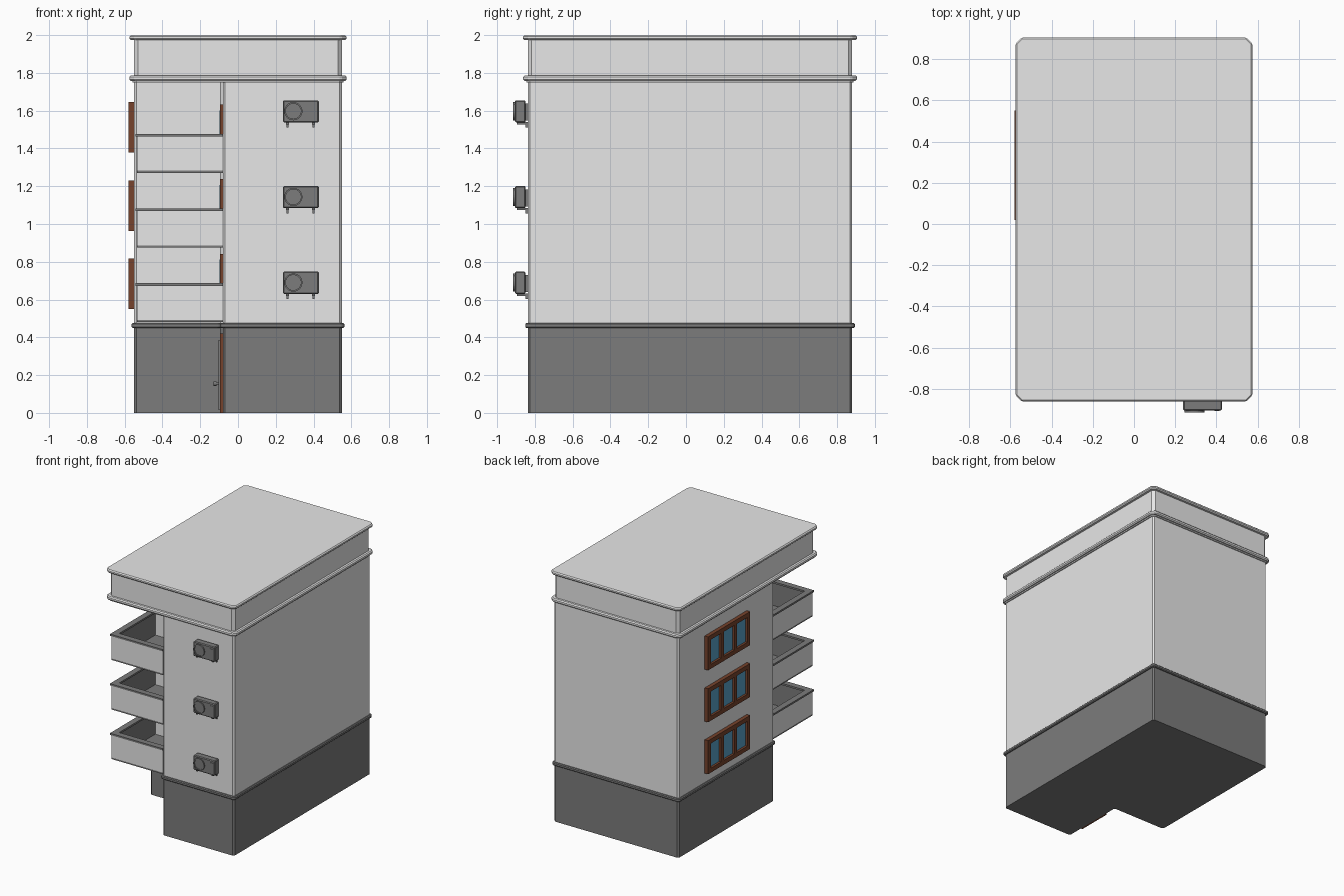
import bpy, bmesh, math
from mathutils import Matrix, Vector

cube = bpy.data.objects.get("Cube")
if cube:
    bpy.data.objects.remove(cube, do_unlink=True)


def material(name, rgb):
    m = bpy.data.materials.new(name)
    m.use_nodes = True
    m.diffuse_color = (*rgb, 1)
    m.node_tree.nodes["Principled BSDF"].inputs["Base Color"].default_value = (*rgb, 1)
    return m


LIGHT = material("light plaster", (0.8, 0.8, 0.8))
DARK = material("dark grey", (0.2, 0.2, 0.2))
BROWN = material("brown wood", (0.18, 0.055, 0.025))
GLASS = material("blue glass", (0.1, 0.36, 0.58))


def finish(name, bm, mat, bevel=0.0):
    bmesh.ops.recalc_face_normals(bm, faces=bm.faces)
    me = bpy.data.meshes.new(name)
    bm.to_mesh(me)
    bm.free()
    me.materials.append(mat)
    ob = bpy.data.objects.new(name, me)
    bpy.context.collection.objects.link(ob)
    if bevel:
        mod = ob.modifiers.new("edge", 'BEVEL')
        mod.width = bevel
        mod.segments = 1
    return ob


def prism(name, pts, z0, z1, mat, chamfer=0.0, bevel=0.0):
    """Upright prism over a flat outline, with optional chamfered corners."""
    bm = bmesh.new()
    base = bm.faces.new([bm.verts.new((x, y, z0)) for x, y in pts])
    new = bmesh.ops.extrude_face_region(bm, geom=[base])["geom"]
    bmesh.ops.translate(bm, vec=(0, 0, z1 - z0),
                        verts=[v for v in new if isinstance(v, bmesh.types.BMVert)])
    if chamfer:
        upright = [e for e in bm.edges if abs(e.verts[0].co.z - e.verts[1].co.z) > 1e-4]
        bmesh.ops.bevel(bm, geom=upright, offset=chamfer, segments=1, affect='EDGES')
    return finish(name, bm, mat, bevel)


def box(name, x, y, z, mat, bevel=0.0):
    pts = [(x[0], y[0]), (x[1], y[0]), (x[1], y[1]), (x[0], y[1])]
    return prism(name, pts, z[0], z[1], mat, bevel=bevel)


def disc(name, centre, radius, depth, mat, axis='Y', sides=32):
    rot = Matrix.Rotation(math.pi / 2, 4, 'X' if axis == 'Y' else 'Y')
    bm = bmesh.new()
    bmesh.ops.create_cone(bm, cap_ends=True, segments=sides, radius1=radius, radius2=radius,
                          depth=depth, matrix=Matrix.Translation(Vector(centre)) @ rot)
    return finish(name, bm, mat)


# Overall footprint and the recessed front corner
X0, X1, Y0, Y1 = -0.55, 0.55, -0.837, 0.88
NX, NY = -0.08, -0.32


def rect(o):
    return [(X0 - o, Y0 - o), (X1 + o, Y0 - o), (X1 + o, Y1 + o), (X0 - o, Y1 + o)]


def ell(o):
    return [(NX - o, Y0 - o), (X1 + o, Y0 - o), (X1 + o, Y1 + o),
            (X0 - o, Y1 + o), (X0 - o, NY - o), (NX - o, NY - o)]


# Main storeys
prism("ground_floor", ell(0), 0, 0.455, DARK, 0.012)
prism("base_band", ell(0.014), 0.45, 0.476, DARK, 0.014, 0.006)
prism("upper_walls", ell(0), 0.47, 1.76, LIGHT, 0.012)

# Roof parapet and cornices
prism("cornice_ledge", rect(0.008), 1.748, 1.758, LIGHT, 0.02)
prism("lower_cornice", rect(0.025), 1.757, 1.787, LIGHT, 0.03, 0.008)
prism("parapet", rect(0), 1.78, 1.98, LIGHT, 0.02)
prism("roof_slab", rect(0.025), 1.973, 2.0, LIGHT, 0.03, 0.008)


def corner_wall(o, t):
    """Angled strip along the two open sides of a balcony."""
    bx, by = X0 + 0.015, Y0 + 0.008
    return [(bx - o, by - o), (NX, by - o), (NX, by + t), (bx + t, by + t),
            (bx + t, NY), (bx - o, NY)]


# Balconies with dark inner faces, and their doors
for i in range(3):
    z = 0.48 + 0.395 * i
    box(f"balcony_floor_{i}", (X0 + 0.015, NX), (Y0 + 0.008, NY), (z, z + 0.012), DARK)
    wall = prism(f"balcony_wall_{i}", corner_wall(0, 0.03), z + 0.012, z + 0.195, LIGHT)
    wall.data.materials.append(DARK)
    for p in wall.data.polygons:
        if p.normal.x > 0.5 or p.normal.y > 0.5:
            p.material_index = 1
    prism(f"balcony_rim_{i}", corner_wall(0.008, 0.04), z + 0.193, z + 0.207, DARK)
    top = z + 0.362
    box(f"balcony_door_frame_{i}", (NX - 0.014, NX), (-0.71, -0.43), (z + 0.012, top), BROWN)
    box(f"balcony_door_glass_{i}", (NX - 0.017, NX - 0.01), (-0.68, -0.46),
        (z + 0.04, top - 0.03), GLASS)

# Entrance door
box("entrance_frame", (NX - 0.014, NX), (-0.71, -0.43), (0, 0.42), BROWN)
box("entrance_leaf", (NX - 0.022, NX - 0.01), (-0.68, -0.46), (0.015, 0.385), DARK)
disc("door_knob_stem", (NX - 0.03, -0.65, 0.155), 0.006, 0.03, DARK, 'X', 12)
disc("door_knob", (NX - 0.042, -0.65, 0.155), 0.012, 0.016, DARK, 'X', 16)

# Side windows: frame bars around three panes
for i in range(3):
    z0 = 0.55 + 0.414 * i
    z1, ya, yb, bar = z0 + 0.267, 0.02, 0.55, 0.035
    depth = (X0 - 0.03, X0)
    for n, span in (("bottom", (z0, z0 + bar)), ("top", (z1 - bar, z1))):
        box(f"window_{n}_{i}", depth, (ya, yb), span, BROWN)
    pitch = (yb - ya - bar) / 3
    for k in range(4):
        y = ya + pitch * k
        box(f"window_bar_{i}_{k}", depth, (y, y + bar), (z0 + bar, z1 - bar), BROWN)
    box(f"window_glass_{i}", (X0 - 0.012, X0 - 0.003), (ya + bar, yb - bar),
        (z0 + bar, z1 - bar), GLASS)

# Air conditioners on the front wall
for i in range(3):
    z = 0.63 + 0.4535 * i
    box(f"cooler_body_{i}", (0.238, 0.428), (-0.905, Y0 - 0.012), (z, z + 0.118), DARK, 0.006)
    box(f"cooler_mount_{i}", (0.26, 0.41), (Y0 - 0.014, Y0 + 0.002),
        (z + 0.01, z + 0.1), DARK)
    for x in (0.262, 0.4):
        box(f"cooler_bracket_{i}", (x - 0.007, x + 0.007), (-0.895, Y0), (z - 0.01, z + 0.002), DARK)
        box(f"cooler_leg_{i}", (x - 0.006, x + 0.006), (Y0 - 0.012, Y0), (z - 0.027, z), DARK)
    box(f"cooler_slot_{i}", (0.39, 0.415), (-0.908, -0.9), (z + 0.093, z + 0.099), DARK)
    # Raised fan ring with a recessed centre
    bm = bmesh.new()
    loops = []
    for r, y in ((0.048, -0.9), (0.048, -0.915), (0.04, -0.915), (0.04, -0.907)):
        loops.append([bm.verts.new((0.293 + r * math.cos(a), y, z + 0.06 + r * math.sin(a)))
                      for a in (math.tau * k / 32 for k in range(32))])
    for a, b in zip(loops, loops[1:]):
        for k in range(32):
            n = (k + 1) % 32
            bm.faces.new((a[k], a[n], b[n], b[k]))
    bm.faces.new(loops[0])
    bm.faces.new(loops[-1])
    finish(f"cooler_fan_{i}", bm, DARK)
